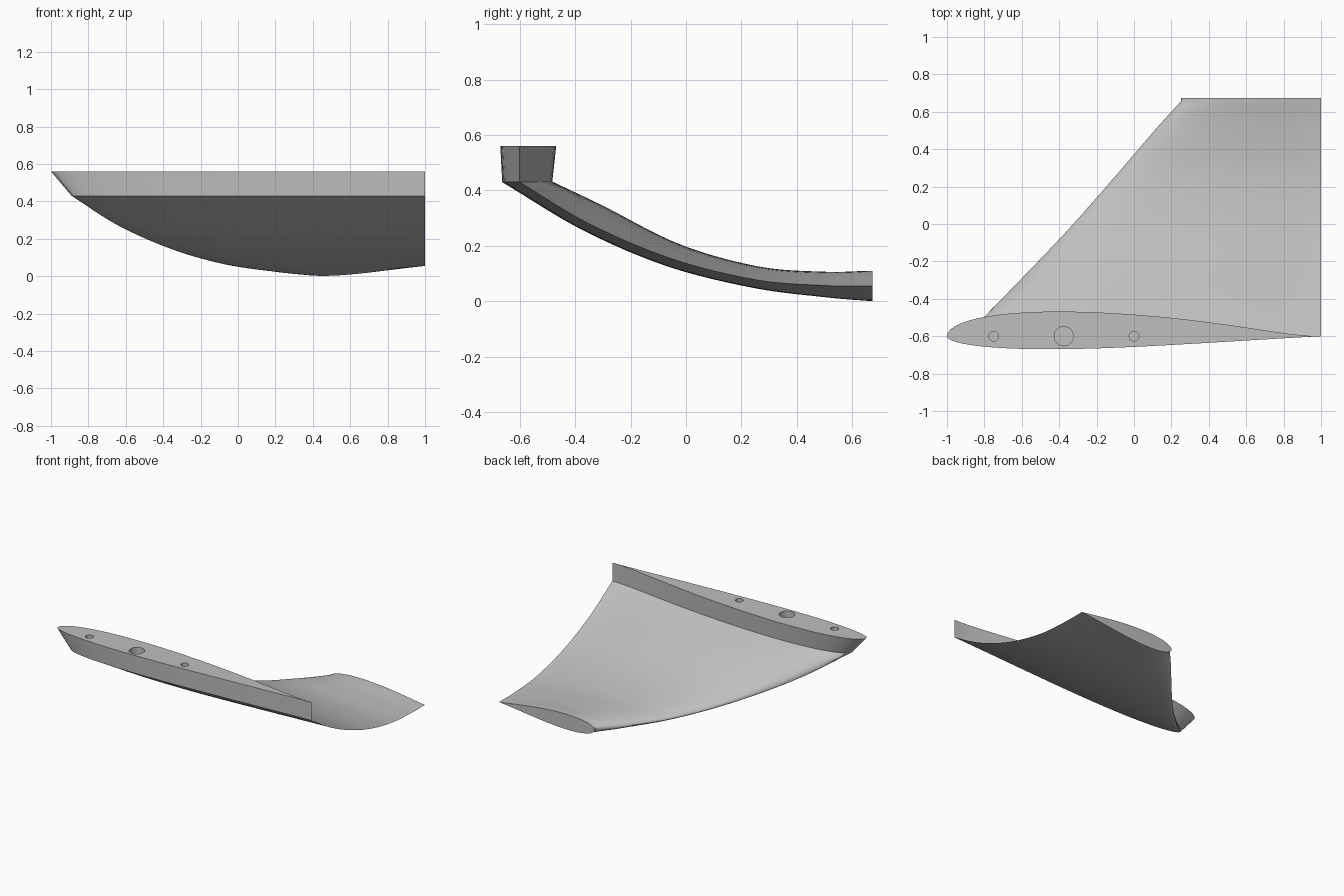
import bpy, bmesh, math
from mathutils import Vector

cube = bpy.data.objects.get("Cube")
if cube:
    bpy.data.objects.remove(cube, do_unlink=True)

grey = bpy.data.materials.new("plain grey")
grey.use_nodes = True
grey.diffuse_color = (0.52, 0.52, 0.52, 1)
grey.node_tree.nodes["Principled BSDF"].inputs["Base Color"].default_value = (0.52, 0.52, 0.52, 1)

N = 32        # chord divisions
STEPS = 8     # rings between stations


def foil(c):
    """Foil half thickness along the chord, scaled to a peak of one."""
    return (2.969 * math.sqrt(c) - 1.26 * c - 3.516 * c**2 + 2.843 * c**3 - 1.036 * c**4) / 1.0005


def ring(lead, mid, upper, lower, cusp):
    """Closed section; mid, upper and lower are (y, z) pairs."""
    mid, upper, lower = Vector(mid), Vector(upper), Vector(lower)
    pts = []
    for i in range(2 * N):
        c = (1 - math.cos(math.pi * i / N)) / 2
        if i <= N:
            p = mid + (upper - mid) * foil(c) * (1 - cusp * c**7.6)
        else:
            p = mid + (lower - mid) * foil(c) * (1 - 0.4 * c * c)
        pts.append((lead + (1 - lead) * c, p.x, p.y))
    return pts


def catmull(a, b, c, d, t):
    return [0.5 * (2 * q + (r - p) * t + (2 * p - 5 * q + 4 * r - s) * t * t
                   + (3 * q - p - 3 * r + s) * t**3) for p, q, r, s in zip(a, b, c, d)]


# Stations: leading x, then y z of chord line, upper side, lower side
stations = [
    (-0.89, -0.60, 0.43, -0.482, 0.432, -0.665, 0.43),
    (-0.655, -0.35, 0.28, -0.30, 0.345, -0.375, 0.257),
    (-0.37, -0.05, 0.153, -0.02, 0.205, -0.07, 0.126),
    (-0.105, 0.25, 0.078, 0.262, 0.126, 0.24, 0.048),
    (0.11, 0.50, 0.057, 0.50, 0.107, 0.497, 0.014),
    (0.25, 0.655, 0.055, 0.655, 0.11, 0.655, 0.0),
]
first = [2 * a - b for a, b in zip(stations[0], stations[1])]
last = [2 * a - b for a, b in zip(stations[-1], stations[-2])]
keys = [first] + stations + [last]

# Mounting base top, then the curved blade, then the squared tip
rings = [ring(-1, (-0.6, 0.56), (-0.468, 0.56), (-0.672, 0.56), 1)]
spans = len(stations) - 1
for s in range(spans):
    for k in range(STEPS):
        v = catmull(*keys[s:s + 4], k / STEPS)
        rings.append(ring(v[0], v[1:3], v[3:5], v[5:7], 1 - 0.7 * (s + k / STEPS) / spans))
v = stations[-1]
rings.append(ring(v[0], v[1:3], v[3:5], v[5:7], 0.3))
rings.append([(x, y + 0.018, z) for x, y, z in rings[-1]])

bm = bmesh.new()
loops = [[bm.verts.new(p) for p in r] for r in rings]
for a, b in zip(loops, loops[1:]):
    for i in range(2 * N):
        j = (i + 1) % (2 * N)
        bm.faces.new((a[i], a[j], b[j], b[i]))
bm.faces.new(loops[0])
bm.faces.new(loops[-1])
bmesh.ops.recalc_face_normals(bm, faces=bm.faces)
mesh = bpy.data.meshes.new("swept_fin")
bm.to_mesh(mesh)
bm.free()
fin = bpy.data.objects.new("swept_fin", mesh)
bpy.context.collection.objects.link(fin)
mesh.materials.append(grey)

# Mounting holes in the base
for x, radius in ((-0.75, 0.026), (-0.375, 0.051), (0, 0.026)):
    bpy.ops.mesh.primitive_cylinder_add(vertices=40, radius=radius, depth=0.2, location=(x, -0.6, 0.56))
    cutter = bpy.context.object
    cutter.name = "hole_cutter"
    cutter.hide_render = True
    cutter.data.materials.append(grey)
    cut = fin.modifiers.new("mounting_hole", 'BOOLEAN')
    cut.operation = 'DIFFERENCE'
    cut.solver = 'EXACT'
    cut.object = cutter
    bpy.ops.object.select_all(action='DESELECT')
    fin.select_set(True)
    bpy.context.view_layer.objects.active = fin
    bpy.ops.object.modifier_apply(modifier=cut.name)
    bpy.data.objects.remove(cutter, do_unlink=True)

bpy.ops.object.shade_smooth_by_angle(angle=math.radians(30))
